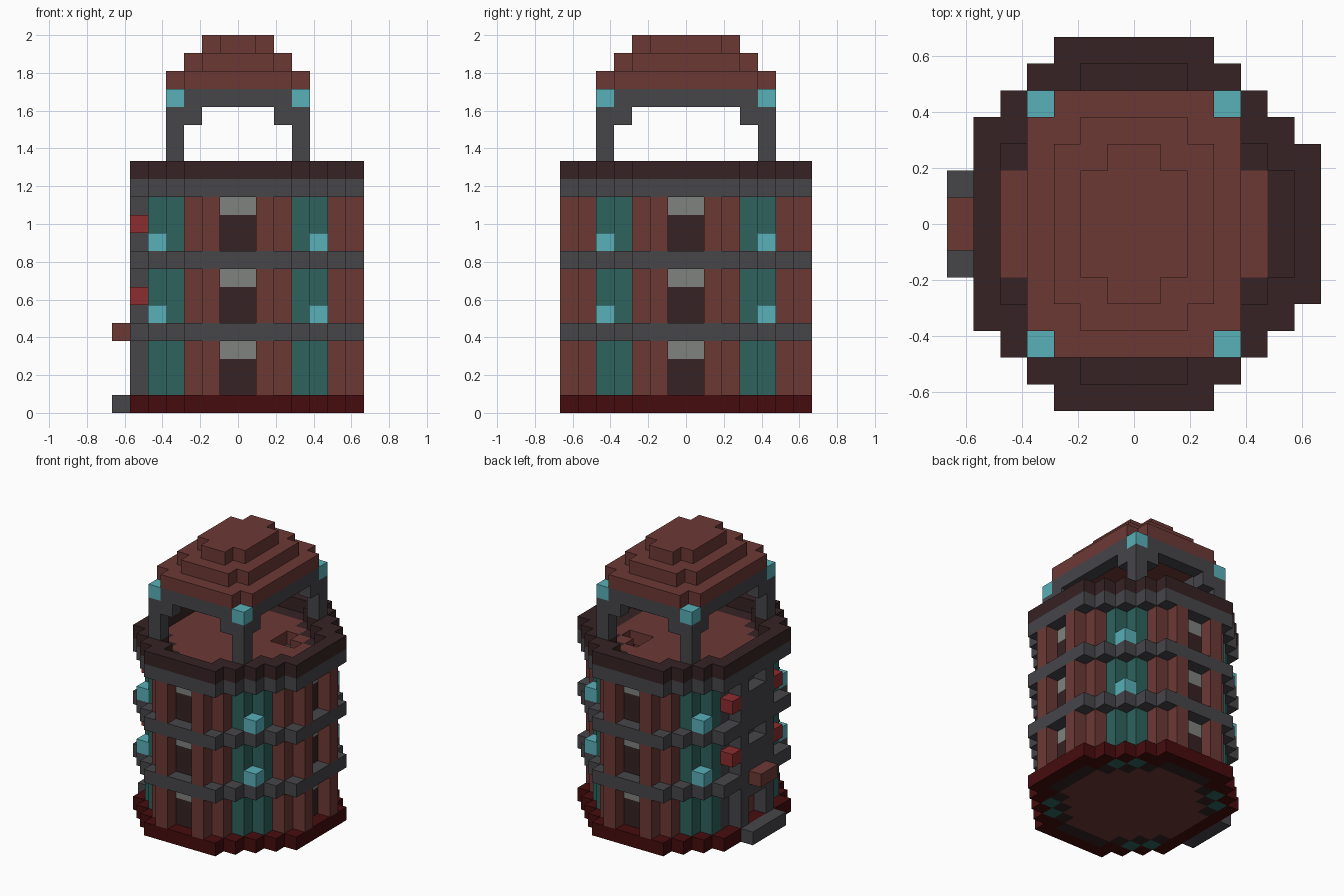
import bpy
import bmesh
from mathutils import Vector

if "Cube" in bpy.data.objects:
    bpy.data.objects.remove(bpy.data.objects["Cube"], do_unlink=True)

U = 2 / 21  # edge of one block
SPAN = range(-7, 7)


def material(name, srgb):
    lin = [(c / 255 / 12.92) if c < 10 else ((c / 255 + 0.055) / 1.055) ** 2.4 for c in srgb]
    mat = bpy.data.materials.new(name)
    mat.use_nodes = True
    mat.diffuse_color = (*lin, 1)
    mat.node_tree.nodes["Principled BSDF"].inputs["Base Color"].default_value = (*lin, 1)
    return mat


BROWN = material("brown clay", (108, 57, 53))
DARK = material("dark brown", (54, 34, 35))
GRAY = material("slate gray", (70, 70, 74))
PALE = material("pale gray", (126, 130, 126))
TEAL = material("deep teal", (45, 98, 92))
CYAN = material("cyan", (88, 176, 184))
MAROON = material("maroon", (70, 12, 14))
RED = material("red", (140, 45, 46))

DIRS = [Vector(d) for d in ((1, 0, 0), (-1, 0, 0), (0, 1, 0), (0, -1, 0), (0, 0, 1), (0, 0, -1))]


def blocks(name, mat, test, layers):
    """Joins all grid blocks passing test(x, y) into one shell per part."""
    cells = {(x, y, z) for x in SPAN for y in SPAN for z in layers if test(x, y)}
    bm = bmesh.new()
    for c in cells:
        centre = Vector(c) + Vector((0.5, 0.5, 0.5))
        for d in DIRS:
            if tuple(int(v) for v in Vector(c) + d) in cells:
                continue
            a = Vector((d.y, d.z, d.x)) / 2
            b = d.cross(a)
            mid = centre + d / 2
            bm.faces.new([bm.verts.new((mid + p) * U) for p in (-a - b, a - b, a + b, -a + b)])
    bmesh.ops.remove_doubles(bm, verts=bm.verts, dist=U / 100)
    mesh = bpy.data.meshes.new(name)
    bm.to_mesh(mesh)
    bm.free()
    mesh.materials.append(mat)
    obj = bpy.data.objects.new(name, mesh)
    bpy.context.collection.objects.link(obj)
    return obj


def mag(a):
    """Block distance from the centre line."""
    return a if a >= 0 else -1 - a


def mags(x, y):
    return mag(x), mag(y)


def total(x, y):
    return mag(x) + mag(y)


# Plan shapes; the entrance side (-x) is cut back by one block
def outer_ring(x, y):
    if x < -6 or total(x, y) > 8:
        return False
    return total(x, y) == 8 or max(mags(x, y)) == 6 or x == -6


def wall_ring(x, y):
    return total(x, y) == 7 and max(mags(x, y)) <= 5 and x != -6


def teal_wall(x, y):
    return wall_ring(x, y) and max(mags(x, y)) == 4


def brown_wall(x, y):
    return wall_ring(x, y) and not teal_wall(x, y)


def disc(x, y):
    return total(x, y) <= 5 and max(mags(x, y)) <= 4


def floor_edge(x, y):
    return x != -6 and total(x, y) <= 6 and max(mags(x, y)) <= 5 and not disc(x, y)


def window(x, y):
    return sorted(mags(x, y)) == [0, 5] and x != -6


def pillar(x, y):
    return sorted(mags(x, y)) == [1, 6] and x != -7


def stair_hole(x, y):
    return x in (2, 3) and y in (1, 2) and total(x, y) < 5


# Base
blocks("base_ring", MAROON, lambda x, y: outer_ring(x, y) or brown_wall(x, y), [0])
blocks("base_floor", BROWN, disc, [0])
blocks("base_floor_edge", DARK, floor_edge, [0])

# Corner walls run the full height
blocks("teal_corner_walls", TEAL, teal_wall, range(12))

# Three storeys of walls, pillars, windows and bands
for storey in range(3):
    low = 1 + 4 * storey
    n = str(storey + 1)
    walls = range(low, low + 3)
    blocks("side_walls_" + n, BROWN, brown_wall, walls)
    blocks("pillars_" + n, BROWN, pillar, walls)
    blocks("windows_" + n, DARK, window, range(low, low + 2))
    blocks("window_lintels_" + n, PALE, window, [low + 2])
    blocks("band_" + n, GRAY, outer_ring, [low + 3])
    # Entrance side
    blocks("entrance_wall_" + n, GRAY, lambda x, y: x == -5 and mag(y) <= 2
           and (storey > 0 or mag(y) > 0), walls)
    blocks("entrance_posts_" + n, GRAY, lambda x, y: x == -6 and mag(y) == 1, walls)
    if storey:
        blocks("entrance_panel_" + n, GRAY, lambda x, y: x == -6 and mag(y) == 0, [low, low + 1])
        blocks("red_lanterns_" + n, RED, lambda x, y: x == -6 and mag(y) == 2, [low + 1])
        blocks("corner_lamps_" + n, CYAN, lambda x, y: mags(x, y) == (4, 4), [low])

# Doorway
blocks("door", BROWN, lambda x, y: x == -5 and mag(y) == 0, range(1, 4))
blocks("door_arch", GRAY, lambda x, y: x == -6 and mag(y) == 0, [3])
blocks("door_step", GRAY, lambda x, y: x == -7 and mag(y) <= 1, [0])
blocks("door_awning", BROWN, lambda x, y: x == -7 and mag(y) == 0, [4])

# Upper deck and parapet
blocks("parapet", DARK, lambda x, y: outer_ring(x, y) or wall_ring(x, y), [13])
blocks("parapet_inner", DARK, wall_ring, [12])
blocks("deck_edge", DARK, floor_edge, [12])
blocks("deck", BROWN, lambda x, y: disc(x, y) and not stair_hole(x, y), [12])
blocks("stair_upper", GRAY, lambda x, y: (x, y) == (2, 2), [11])
blocks("stair_lower", GRAY, lambda x, y: stair_hole(x, y) and (x, y) != (2, 2), [10])


# Canopy
def corner(x, y):
    return mags(x, y) == (3, 4)


blocks("canopy_posts", GRAY, corner, range(13, 17))
blocks("canopy_brackets", GRAY, lambda x, y: mags(x, y) in ((2, 4), (3, 3)), [16])
blocks("canopy_beam", GRAY, lambda x, y: mag(x) <= 3 and mag(y) <= 4 and not corner(x, y)
       and (mag(x) == 3 or mag(y) == 4), [17])
blocks("canopy_lamps", CYAN, corner, [17])

# Stepped roof, each tier with notched corners
for tier in range(3):
    w, d = 3 - tier, 4 - tier
    blocks("roof_tier_" + str(tier + 1), BROWN,
           lambda x, y: mag(x) <= w and mag(y) <= d and mags(x, y) != (w, d), [18 + tier])
